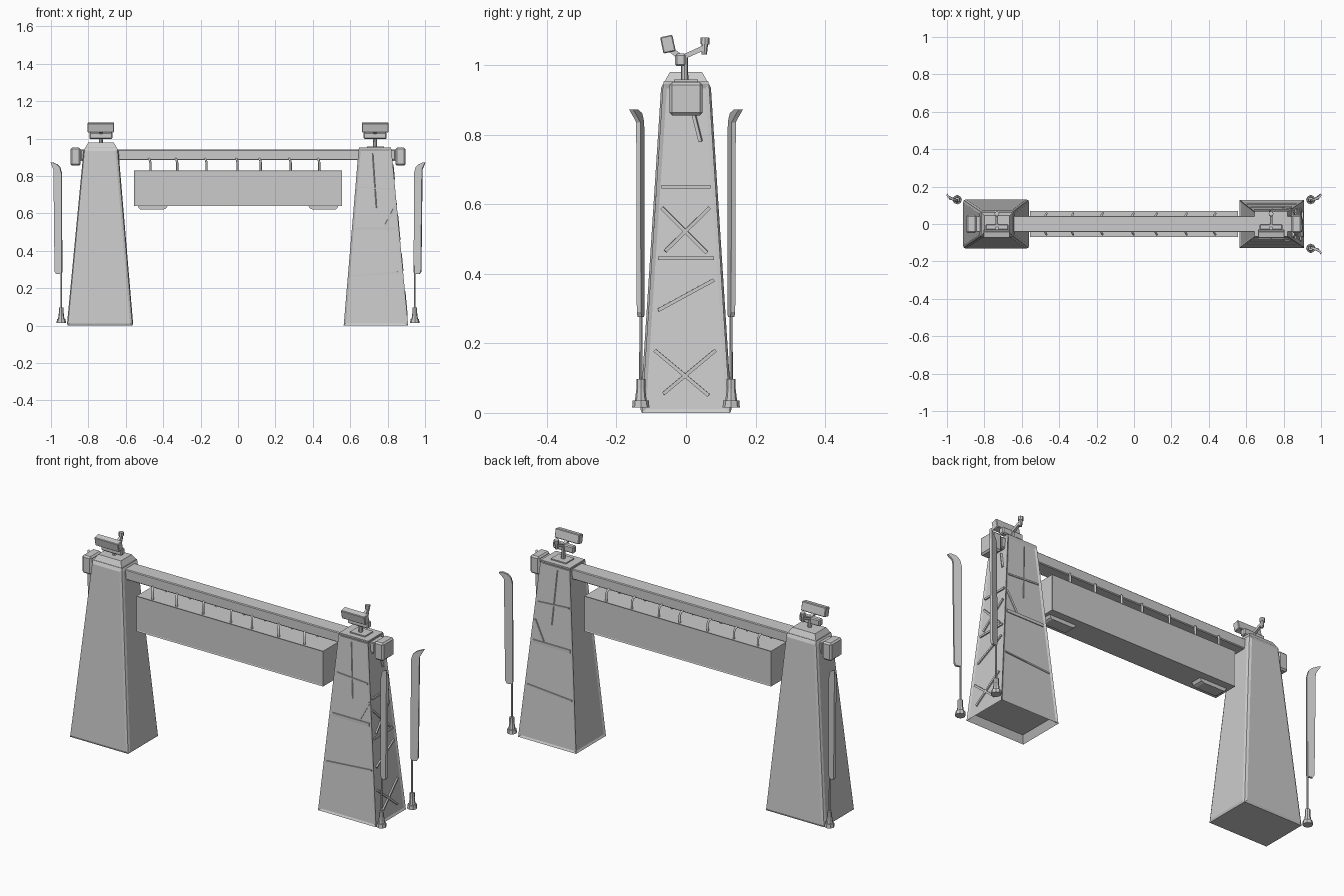
import bpy, bmesh, math
from mathutils import Vector, Matrix

if "Cube" in bpy.data.objects:
    bpy.data.objects.remove(bpy.data.objects["Cube"])


def finish(name, bm):
    bmesh.ops.recalc_face_normals(bm, faces=bm.faces)
    me = bpy.data.meshes.new(name)
    bm.to_mesh(me)
    bm.free()
    ob = bpy.data.objects.new(name, me)
    bpy.context.collection.objects.link(ob)
    return ob


def box(name, c, size, rot=None, bevel=0):
    bm = bmesh.new()
    bmesh.ops.create_cube(bm, size=1)
    bmesh.ops.scale(bm, vec=size, verts=bm.verts)
    if bevel:
        bmesh.ops.bevel(bm, geom=bm.edges[:], offset=bevel, segments=1, affect='EDGES')
    m = Matrix.Translation(c) @ (rot if rot else Matrix())
    bmesh.ops.transform(bm, matrix=m, verts=bm.verts)
    return finish(name, bm)


def bar(name, a, b, w, d=None):
    # rectangular strut from a to b
    a, b = Vector(a), Vector(b)
    q = (b - a).to_track_quat('X', 'Z').to_matrix().to_4x4()
    return box(name, (a + b) / 2, ((b - a).length, d or w, w), q)


def cone(name, a, b, r1, r2, n=8):
    a, b = Vector(a), Vector(b)
    bm = bmesh.new()
    bmesh.ops.create_cone(bm, cap_ends=True, segments=n, radius1=r1, radius2=r2, depth=(b - a).length)
    q = (b - a).to_track_quat('Z', 'Y').to_matrix().to_4x4()
    bmesh.ops.transform(bm, matrix=Matrix.Translation((a + b) / 2) @ q, verts=bm.verts)
    return finish(name, bm)


def prism(name, pts, off):
    # flat outline extruded by a vector
    bm = bmesh.new()
    off = Vector(off)
    f = bm.faces.new([bm.verts.new(Vector(p) - off / 2) for p in pts])
    r = bmesh.ops.extrude_face_region(bm, geom=[f])
    bmesh.ops.translate(bm, vec=off, verts=[v for v in r['geom'] if isinstance(v, bmesh.types.BMVert)])
    return finish(name, bm)


TOP = 0.945


def at(z, lo, hi):
    return lo + (hi - lo) * z / TOP


def tower(name, s):
    # tapered body with framed recessed panels and an open underside
    bm = bmesh.new()
    bmesh.ops.create_cube(bm, size=2)
    for v in bm.verts:
        z = TOP if v.co.z > 0 else 0
        x = at(z, 0.91, 0.82) if v.co.x > 0 else at(z, 0.565, 0.645)
        v.co = (s * x, v.co.y * at(z, 0.127, 0.066), z)
    bmesh.ops.recalc_face_normals(bm, faces=bm.faces)
    bm.normal_update()
    sides = [f for f in bm.faces if abs(f.normal.z) < 0.5]
    base = [f for f in bm.faces if f.normal.z < -0.9]
    bmesh.ops.inset_individual(bm, faces=sides, thickness=0.016, depth=-0.005)
    bmesh.ops.inset_individual(bm, faces=base, thickness=0.028, depth=0)
    bmesh.ops.translate(bm, vec=(0, 0, 0.035), verts=base[0].verts)
    return finish(name, bm)


for s, side in ((1, 'right'), (-1, 'left')):
    tower(f'{side}_tower', s)
    box(f'{side}_tower_cap', (s * 0.7325, 0, 0.946), (0.172, 0.128, 0.012))
    box(f'{side}_tower_cap_plate', (s * 0.735, 0, 0.954), (0.09, 0.07, 0.008))

    # cross bars and corner braces on front and back faces
    for f, face in ((-1, 'front'), (1, 'back')):
        def fp(x, z):
            return (s * x, f * (at(z, 0.127, 0.066) - 0.004), z)
        for i, (z, w, tilt) in enumerate(((0.275, 0.008, 0.01), (0.52, 0.016, 0), (0.735, 0.008, -0.006))):
            a, b = at(z, 0.58, 0.66), at(z, 0.895, 0.805)
            bar(f'{side}_{face}_cross_bar_{i}', fp(a, z - tilt), fp(b, z + tilt), w, 0.008)
        bar(f'{side}_{face}_corner_brace', fp(0.84, 0.635), fp(0.785, 0.53), 0.01, 0.007)
        bar(f'{side}_{face}_cable', fp(0.72, 0.92), fp(0.74, 0.63), 0.004, 0.003)

    # braces on the outer face
    def op(y, z):
        return (s * (at(z, 0.91, 0.82) - 0.003), y, z)
    braces = ((-0.09, 0.18, 0.065, 0.05), (0.085, 0.18, -0.065, 0.055), (-0.08, 0.295, 0.08, 0.382),
              (-0.07, 0.59, 0.06, 0.46), (0.068, 0.59, -0.06, 0.465), (-0.08, 0.445, 0.08, 0.445),
              (-0.07, 0.65, 0.07, 0.65), (0.022, 0.86, 0.042, 0.78))
    for i, (y1, z1, y2, z2) in enumerate(braces):
        bar(f'{side}_outer_brace_{i}', op(y1, z1), op(y2, z2), 0.01, 0.01)

    # beam end housing
    box(f'{side}_beam_end', (s * 0.869, 0, 0.903), (0.054, 0.096, 0.096), bevel=0.008)
    box(f'{side}_beam_end_neck', (s * 0.83, 0, 0.91), (0.04, 0.08, 0.06))

    # floodlight unit on top of the tower
    x = s * 0.733
    cone(f'{side}_light_post', (x, -0.004, 0.95), (x, -0.004, 1.03), 0.011, 0.009)
    box(f'{side}_light_bracket', (x, -0.016, 1.015), (0.122, 0.03, 0.036), bevel=0.005)
    tilt = Matrix.Rotation(math.radians(12), 4, 'X')
    box(f'{side}_light_panel', (x, -0.052, 1.06), (0.142, 0.036, 0.048), tilt, 0.003)
    bar(f'{side}_light_arm', (x, -0.045, 1.045), (x, -0.01, 1.018), 0.016)
    bar(f'{side}_sensor_arm', (x, -0.01, 1.022), (x, 0.052, 1.05), 0.014)
    cone(f'{side}_sensor', (x, 0.052, 1.03), (x, 0.054, 1.066), 0.008, 0.01)
    cone(f'{side}_sensor_head', (x, 0.054, 1.06), (x, 0.055, 1.079), 0.013, 0.013)

    # skids under the hanging sign
    prism(f'{side}_sign_skid', [(s * px, 0, z) for px, z in
          ((0.375, 0.642), (0.385, 0.626), (0.4, 0.62), (0.52, 0.62), (0.53, 0.626), (0.537, 0.642))], (0, 0.06, 0))

# main beam
box('main_beam', (0, 0, 0.9125), (1.68, 0.086, 0.055), bevel=0.004)

# hanging sign with thin border
bm = bmesh.new()
bmesh.ops.create_cube(bm, size=1)
bmesh.ops.scale(bm, vec=(1.11, 0.14, 0.19), verts=bm.verts)
bmesh.ops.translate(bm, vec=(0, 0, 0.735), verts=bm.verts)
bm.normal_update()
bmesh.ops.inset_individual(bm, faces=[f for f in bm.faces if abs(f.normal.y) > 0.9], thickness=0.008, depth=-0.002)
finish('hanging_sign', bm)

# hooked sign hangers
for i, x in enumerate((-0.468, -0.325, -0.168, -0.002, 0.122, 0.282, 0.435)):
    for f, face in ((-1, 'front'), (1, 'back')):
        cu = bpy.data.curves.new(f'{face}_hanger_{i}', 'CURVE')
        cu.dimensions = '3D'
        cu.bevel_depth = 0.006
        cu.bevel_resolution = 1
        cu.use_fill_caps = True
        sp = cu.splines.new('POLY')
        pts = ((x, 0.056, 0.825), (x, 0.056, 0.87), (x - 0.004, 0.05, 0.886), (x - 0.01, 0.036, 0.893))
        sp.points.add(len(pts) - 1)
        for p, c in zip(sp.points, pts):
            p.co = (c[0], f * c[1], c[2], 1)
        ob = bpy.data.objects.new(f'{face}_hanger_{i}', cu)
        bpy.context.collection.objects.link(ob)

# three feather flags on weighted bases
for name, sx, sy in (('right_front', 1, -1), ('right_back', 1, 1), ('left_back', -1, 1)):
    bx, by = sx * 0.945, sy * 0.13
    outline = ((-0.004, 0.285), (0.004, 0.275), (0.026, 0.275), (0.034, 0.29), (0.04, 0.835), (0.046, 0.85),
               (0.056, 0.872), (0.045, 0.872), (0.022, 0.862), (0.006, 0.845), (-0.002, 0.815))
    prism(f'{name}_flag', [(bx + sx * u, by - sy * 0.004 + sy * (0.28 * u + 20 * max(0, u - 0.04) * 0.05), z)
                           for u, z in outline], (-sx * 0.004, sy * 0.012, 0))
    cone(f'{name}_flag_pole', (bx, by, 0.08), (bx + sx * 0.002, by - sy * 0.003, 0.82), 0.005, 0.004)
    cone(f'{name}_flag_base', (bx, by, 0.015), (bx, by, 0.036), 0.025, 0.023)
    cone(f'{name}_flag_base_cone', (bx, by, 0.036), (bx, by, 0.075), 0.017, 0.012)
    cone(f'{name}_flag_socket', (bx, by, 0.07), (bx, by, 0.097), 0.013, 0.013)
